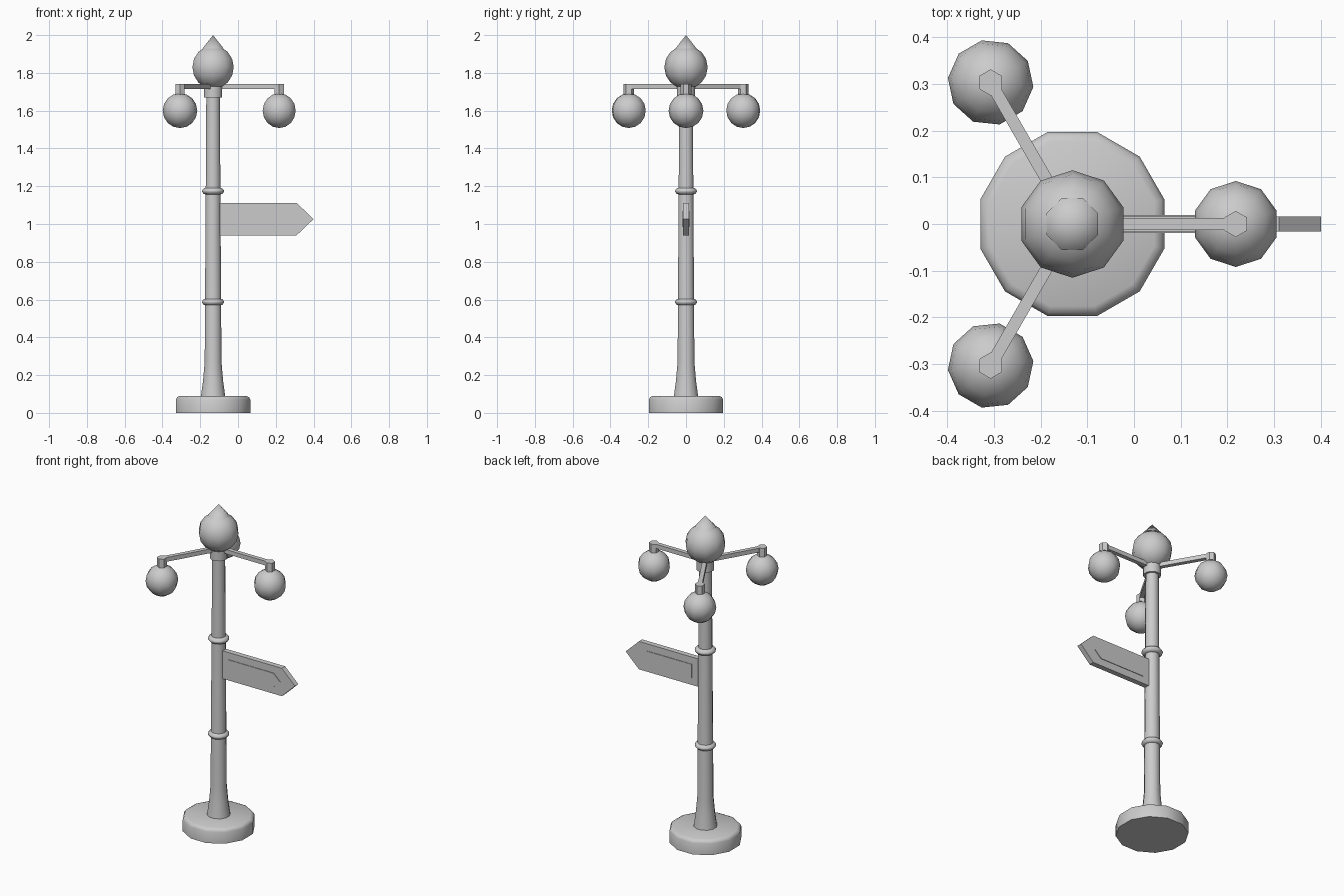
import bpy, bmesh, math
from mathutils import Matrix, Vector

if "Cube" in bpy.data.objects:
    bpy.data.objects.remove(bpy.data.objects["Cube"])

AXIS = Vector((-0.132, 0, 0))

grey = bpy.data.materials.new("light grey paint")
grey.diffuse_color = (0.6, 0.6, 0.6, 1)
grey.use_nodes = True
grey.node_tree.nodes["Principled BSDF"].inputs["Base Color"].default_value = grey.diffuse_color


def finish(bm, name, angle=50):
    bmesh.ops.recalc_face_normals(bm, faces=bm.faces)
    me = bpy.data.meshes.new(name)
    bm.to_mesh(me)
    bm.free()
    me.materials.append(grey)
    me.shade_smooth()
    me.set_sharp_from_angle(angle=math.radians(angle))
    ob = bpy.data.objects.new(name, me)
    bpy.context.collection.objects.link(ob)
    return ob


def lathe(name, profile, sides, start=0.0, centre=AXIS, angle=50):
    """Turn a (radius, z) profile; radius 0 closes to a point."""
    bm = bmesh.new()
    rings = []
    for r, z in profile:
        n = 1 if r < 1e-6 else sides
        rings.append([bm.verts.new(centre + Vector((
            r * math.cos(start + math.tau * i / sides),
            r * math.sin(start + math.tau * i / sides), z))) for i in range(n)])
    for a, b in zip(rings, rings[1:]):
        for i in range(sides):
            j = (i + 1) % sides
            quad = [a[i % len(a)], a[j % len(a)], b[j % len(b)], b[i % len(b)]]
            bm.faces.new(list(dict.fromkeys(quad)))
    for ring in (rings[0], rings[-1]):
        if len(ring) > 1:
            bm.faces.new(ring)
    return finish(bm, name, angle)


def globe(name, radius, z, centre=AXIS, start=0.0, rings=8):
    prof = [(radius * math.sin(math.pi * k / rings),
             z - radius * math.cos(math.pi * k / rings)) for k in range(rings + 1)]
    return lathe(name, prof, 10, start + math.pi / 2, centre, 80)


def extruded(name, outline, half):
    """Outline in x and z, thickened evenly along y."""
    bm = bmesh.new()
    face = bm.faces.new([bm.verts.new((x, -half, z)) for x, z in outline])
    new = bmesh.ops.extrude_face_region(bm, geom=[face])["geom"]
    bmesh.ops.translate(bm, vec=(0, 2 * half, 0),
                        verts=[v for v in new if isinstance(v, bmesh.types.BMVert)])
    return finish(bm, name, 20)


def arrow(x0, x1, tip, z, half):
    return [(x0, z - half), (x1, z - half), (tip, z), (x1, z + half), (x0, z + half)]


# Base and post
lathe("base", [(0.204, 0), (0.204, 0.07), (0.197, 0.083), (0.182, 0.09)], 12, math.radians(15))
lathe("post", [(0.067, 0.085), (0.055, 0.17), (0.046, 0.27), (0.037, 1.69)], 12, math.radians(15))
for i, z in enumerate((0.587, 1.174)):
    lathe(f"post_ring_{i + 1}", [(0.038, z - 0.018), (0.051, z - 0.015), (0.06, z - 0.003),
                                 (0.06, z + 0.003), (0.051, z + 0.015), (0.038, z + 0.018)],
          12, math.radians(15))
lathe("collar", [(0.05, 1.67), (0.05, 1.735)], 12, math.radians(15))

# Top globe with pointed cap
globe("top_globe", 0.115, 1.83)
lathe("globe_cap", [(0.06, 1.93), (0, 2.0)], 8, math.pi / 8, angle=60)

# Three arms with hanging lamps
for i in range(3):
    a = math.tau * i / 3
    end = AXIS + Vector((0.35 * math.cos(a), 0.35 * math.sin(a), 0))
    bm = bmesh.new()
    bmesh.ops.create_cube(bm, size=1, matrix=Matrix.Translation(AXIS) @ Matrix.Rotation(a, 4, "Z")
                          @ Matrix.Translation((0.175, 0, 1.727))
                          @ Matrix.Diagonal((0.35, 0.026, 0.026, 1)))
    finish(bm, f"lamp_arm_{i + 1}", 30)
    lathe(f"lamp_stem_{i + 1}", [(0.028, 1.675), (0.028, 1.74)], 6, a + math.pi / 2, end)
    globe(f"lamp_globe_{i + 1}", 0.092, 1.6, end, a)

# Arrow sign with a raised panel on both faces
extruded("sign_board", arrow(-0.132, 0.31, 0.4, 1.026, 0.086), 0.016)
extruded("sign_panel", arrow(-0.052, 0.255, 0.3, 1.026, 0.042), 0.0195)
